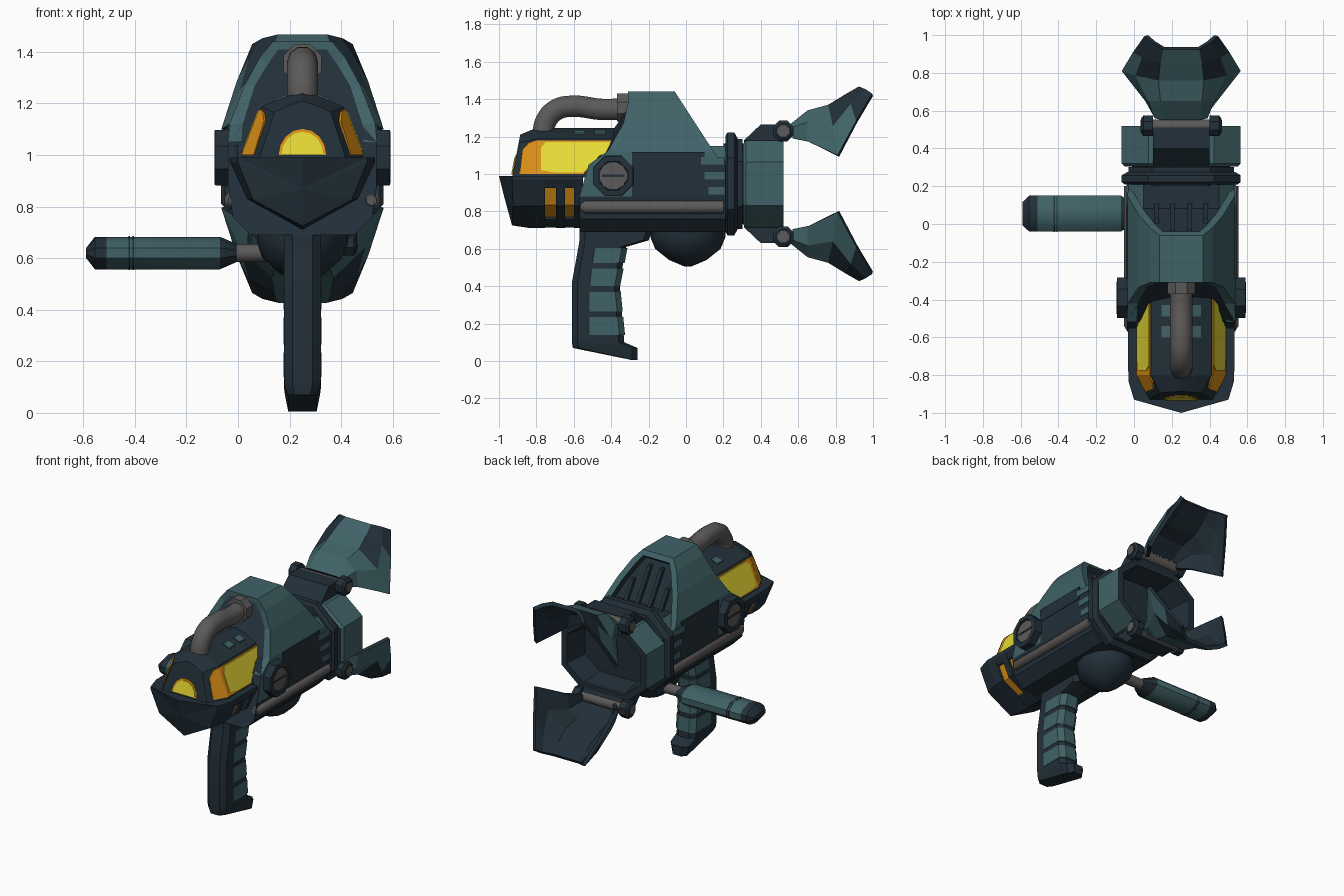
import bpy, bmesh, math
from mathutils import Vector

if "Cube" in bpy.data.objects:
    bpy.data.objects.remove(bpy.data.objects["Cube"])

CX = 0.25          # the barrel axis sits off centre because of the side grip
MID = 1.895        # z + mirrored z for the two claws
smooth_objects = []


def material(name, rgb):
    m = bpy.data.materials.new(name)
    m.diffuse_color = (*rgb, 1)
    m.use_nodes = True
    m.node_tree.nodes["Principled BSDF"].inputs["Base Color"].default_value = m.diffuse_color
    return m


DARK = material("dark navy", (0.016, 0.029, 0.041))
TEAL = material("teal", (0.052, 0.124, 0.137))
GREY = material("warm grey", (0.108, 0.102, 0.1))
YELLOW = material("yellow", (0.80, 0.70, 0.035))
ORANGE = material("orange", (0.72, 0.28, 0.008))


def finish(name, bm, mats, smooth=False):
    me = bpy.data.meshes.new(name)
    bm.to_mesh(me)
    bm.free()
    ob = bpy.data.objects.new(name, me)
    ob.location.x = CX
    bpy.context.collection.objects.link(ob)
    for m in mats:
        me.materials.append(m)
    if smooth:
        smooth_objects.append(ob)
    return ob


def loft(name, secs, mats, rule=None, smooth=False, inset=None):
    """Skin closed sections; rule(centre) picks the material slot."""
    bm = bmesh.new()
    rings = [[bm.verts.new(p) for p in s] for s in secs]
    n = len(secs[0])
    for a, b in zip(rings, rings[1:]):
        for i in range(n):
            j = (i + 1) % n
            bm.faces.new((a[i], a[j], b[j], b[i]))
    first = bm.faces.new(rings[0])
    last = bm.faces.new(rings[-1])
    if inset:
        bmesh.ops.recalc_face_normals(bm, faces=bm.faces)
        bmesh.ops.inset_region(bm, faces=[last], thickness=inset, depth=0)
        res = bmesh.ops.inset_region(bm, faces=[last], thickness=0.004, depth=-inset)
        for f in [first, last] + res["faces"]:
            f.material_index = 1
    bmesh.ops.remove_doubles(bm, verts=bm.verts, dist=1e-5)
    bmesh.ops.recalc_face_normals(bm, faces=bm.faces)
    if rule:
        for f in bm.faces:
            f.material_index = rule(f.calc_center_median())
    return finish(name, bm, mats, smooth)


def sym(half, y=None):
    """Mirror a half section (x, z) or (x, z, y) across x = 0."""
    pts = [(p[0], p[2] if y is None else y, p[1]) for p in half]
    return pts + [(-a, b, c) for a, b, c in reversed(pts)]


def disc(axis, at, r, n=8, c=(0, 0, 0), r2=None):
    """Ring of n points round an axis ('x' or 'y')."""
    out = []
    for i in range(n):
        t = 2 * math.pi * (i + 0.5) / n
        u, v = r * math.cos(t), (r2 or r) * math.sin(t)
        out.append((at, c[1] + u, c[2] + v) if axis == "x" else (c[0] + u, at, c[2] + v))
    return out


def plate(name, poly, place, mat, lift):
    """Thin painted plate: 2D outline placed on a surface."""
    return loft(name, [[place(u, v, -0.004) for u, v in poly],
                       [place(u, v, lift) for u, v in poly]], [mat])


def box(name, x, y, z, mat):
    q = lambda yy: [(x[0], yy, z[0]), (x[1], yy, z[0]), (x[1], yy, z[1]), (x[0], yy, z[1])]
    return loft(name, [q(y[0]), q(y[1])], [mat])


# Main body with slanted teal front
body = [(0.2, 0.69), (0.27, 0.76), (0.288, 0.88), (0.288, 1.05), (0.2, 1.15)]
front = [(*p, y) for p, y in zip(body, (-0.57, -0.57, -0.57, -0.52, -0.38))]
loft("body", [sym(front), sym(body, -0.29), sym(body, 0.21)], [DARK, TEAL],
     lambda c: int((-0.5 < c.y < -0.29 and c.z > 0.85) or (c.z > 1.06 and abs(c.x) > 0.1)))

# Hump with teal frame at the front, recessed rear vent and ribs
hump = [(0.289, 1.05, -0.52), (0.283, 1.12, -0.42), (0.225, 1.27, -0.335),
        (0.165, 1.38, -0.31), (0.115, 1.44, -0.31)]
inner = [(x * 0.82, z - 0.03 * (z > 1.3), y) for x, z, y in hump]
slope = lambda z: -0.06 + (1.44 - z) * 0.65
loft("hump", [sym(inner), sym(hump), sym([(x, z, slope(z)) for x, z, _ in hump])],
     [TEAL, DARK], inset=0.04)
for x, top in ((-0.13, 1.27), (-0.045, 1.36), (0.045, 1.36), (0.13, 1.27)):
    loft("vent_rib", [[(x + dx, slope(z) + dy, z) for dx, dy in
                       ((-0.012, -0.06), (0.012, -0.06), (0.012, -0.02), (-0.012, -0.02))]
                      for z in (1.13, top)], [DARK])

# Front bowl
bowl = [(0, 0.71), (0.215, 0.83), (0.28, 0.97), (0.28, 0.99), (0, 0.99)]
nose = [(0, 0.725, -0.93), (0.19, 0.825, -0.925), (0.25, 0.97, -0.93),
        (0.25, 0.99, -0.93), (0, 0.99, -1.0)]
loft("front_bowl", [sym(bowl, -0.755), sym(bowl, -0.83), sym(nose),
                    [(0, -0.97, 0.87)] * 10], [DARK])
# Recessed glowing slots behind the bowl, separated by dark bars
core = [(x * 0.92, 0.86 + (z - 0.86) * 0.88) for x, z in bowl]
loft("glow_core", [sym(core, -0.78), sym(core, -0.56)], [ORANGE])
for y0, y1 in ((-0.695, -0.648), (-0.598, -0.56)):
    loft("slot_bar", [sym(bowl, y0), sym(bowl, y1)], [DARK])
rim = [(0.255, 0.925), (0.281, 0.97), (0.281, 0.99)]
loft("slot_rim", [sym(rim, -0.78), sym(rim, -0.55)], [DARK])
keel = [(0, 0.715), (0.08, 0.757), (0.08, 0.79)]
loft("slot_keel", [sym(keel, -0.78), sym(keel, -0.55)], [DARK])

# Canopy with tapered nose, and its windows
canopy = [(0.24, 0.98), (0.16, 1.187), (0.08, 1.222), (0, 1.247)]
face_y = lambda z: -0.93 + (z - 0.98) * 0.19
tip = [(0.17, 0.98), (0.11, 1.165), (0.06, 1.19), (0, 1.21)]
loft("canopy", [sym(canopy, -0.3), sym(canopy, -0.8),
                sym([(x, z, face_y(z)) for x, z in tip])], [DARK])
rear_pane = [(-0.8, 1.0), (-0.55, 1.0), (-0.46, 1.1), (-0.36, 1.13), (-0.36, 1.178), (-0.8, 1.178)]
rear_glow = [(-0.775, 1.02), (-0.7, 1.008), (-0.55, 1.008), (-0.46, 1.1), (-0.36, 1.13),
             (-0.36, 1.172), (-0.75, 1.172), (-0.775, 1.14)]
front_pane = [(-0.885, 1.0), (-0.8, 1.0), (-0.8, 1.178), (-0.835, 1.168), (-0.87, 1.13)]
for s in (1, -1):
    def wall(y, z, d):
        t = max(0, -0.8 - y) / (0.13 - (z - 0.98) * 0.19)
        return (s * ((0.24 - (z - 0.98) * 0.386) * (1 - 0.3 * t) + d), y - d * (t > 0), z)
    plate("side_window_edge", rear_pane, wall, ORANGE, 0.004)
    plate("side_window_nose", front_pane, wall, ORANGE, 0.005)
    plate("side_window", rear_glow, wall, YELLOW, 0.008)
    for y in (-0.57, -0.46):
        plate("canopy_mark", [(0.06, y - 0.03), (0.105, y - 0.03), (0.105, y + 0.03), (0.06, y + 0.03)],
              lambda x, yy, d: (s * x, yy, 1.254 - x * 0.38 + d), TEAL, 0.004)
for r, mat, lift in ((0.092, ORANGE, 0.004), (0.082, YELLOW, 0.008)):
    arch = [(r * math.cos(math.pi * i / 8), 1.0 + 1.1 * r * math.sin(math.pi * i / 8)) for i in range(9)]
    plate("front_window", arch, lambda x, z, d: (x, face_y(z) - d, z), mat, lift)

# Top pipe and collar
cu = bpy.data.curves.new("top_pipe", "CURVE")
cu.dimensions = "3D"
cu.bevel_depth, cu.bevel_resolution, cu.resolution_u = 0.06, 3, 5
cu.use_fill_caps = True
path = [(-0.765, 1.2), (-0.75, 1.28), (-0.69, 1.345), (-0.6, 1.362), (-0.45, 1.345), (-0.3, 1.35)]
sp = cu.splines.new("BEZIER")
sp.bezier_points.add(len(path) - 1)
for bp, (y, z) in zip(sp.bezier_points, path):
    bp.co = (0, y, z)
    bp.handle_left_type = bp.handle_right_type = "AUTO"
cu.materials.append(GREY)
pipe = bpy.data.objects.new("top_pipe", cu)
pipe.location.x = CX
bpy.context.collection.objects.link(pipe)
loft("pipe_collar", [disc("y", y, 0.08, 8, (0, 0, 1.355)) for y in (-0.37, -0.3)], [GREY])

# Side rails, dials, dark panels and painted stripes
for s in (1, -1):
    loft("side_rail", [disc("y", y, r, 10, (s * 0.268, 0, 0.824)) for y, r in
                       ((-0.565, 0.02), (-0.54, 0.037), (0.2, 0.037))], [GREY], smooth=True)
    c = (0, -0.39, 0.99)
    loft("side_dial", [disc("x", s * x, r, 8, c) for x, r in
                       ((0.25, 0.118), (0.34, 0.116), (0.342, 0.082), (0.322, 0.08))], [DARK])
    loft("dial_face", [disc("x", s * x, 0.076, 12, c) for x in (0.3, 0.333)], [GREY])
    box("dial_slot", sorted((s * 0.32, s * 0.337)), (-0.45, -0.33), (0.984, 0.996), DARK)
    box("side_panel", sorted((s * 0.27, s * 0.292)), (-0.29, 0.1), (1.03, 1.118), DARK)
    for z, y0 in ((0.91, 0.12), (0.99, 0.1), (1.07, 0.08)):
        box("side_stripe", sorted((s * 0.28, s * 0.293)), (y0, 0.205), (z - 0.02, z + 0.02), TEAL)


# Neck rings and hollow rear barrel
def octo(w, h, y):
    return sym([(w * 0.55, 0.947 - h), (w, 0.947 - h * 0.5), (w, 0.947 + h * 0.5), (w * 0.55, 0.947 + h)], y)


loft("neck", [octo(0.26, 0.215, 0.2), octo(0.26, 0.215, 0.33)], [DARK])
loft("neck_flange", [octo(0.3, 0.255, 0.21), octo(0.315, 0.275, 0.222),
                     octo(0.315, 0.275, 0.258), octo(0.285, 0.245, 0.275)], [DARK])
loft("neck_band", [octo(0.28, 0.24, 0.275), octo(0.28, 0.24, 0.302)], [DARK])
loft("rear_barrel", [octo(0.3, 0.215, 0.305), octo(0.315, 0.232, 0.32), octo(0.315, 0.232, 0.52),
                     octo(0.275, 0.195, 0.52), octo(0.25, 0.175, 0.36)], [TEAL, DARK],
     lambda c: int(c.y > 0.43 or c.y < 0.306 or abs(c.y - 0.36) < 0.02))

# Claws with hinges, upper and lower
rows = [((0.10, 0.55, 1.26), (0.13, 0.57, 1.19)), ((0.11, 0.65, 1.34), (0.19, 0.65, 1.175)),
        ((0.12, 0.76, 1.37), (0.315, 0.81, 1.10)), ((0.11, 0.85, 1.425), (0.255, 0.91, 1.285)),
        ((0.095, 0.925, 1.468), (0.195, 0.995, 1.43))]
for tag, flip in (("upper", False), ("lower", True)):
    fz = lambda z: MID - z if flip else z
    bm = bmesh.new()
    grid = []
    for k, (spine, edge) in enumerate(rows):
        bulge = (0.025, 0, 0.02) if k < 4 else (0.01, 0, 0.004)
        mid = tuple(a * 0.5 + b * 0.5 + d for a, b, d in zip(spine, edge, bulge))
        half = [edge, mid, spine]
        pts = half + [(-x, y, z) for x, y, z in reversed(half)]
        grid.append([bm.verts.new((x, y, fz(z))) for x, y, z in pts])
    for r in range(len(rows) - 1):
        for i in range(5):
            f = bm.faces.new((grid[r][i], grid[r][i + 1], grid[r + 1][i + 1], grid[r + 1][i]))
            # dark patches on the shoulders of the tip
            f.material_index = int((r == 3 and i != 2) or (r == 2 and i in (1, 3)))
            f.normal_update()
            c = f.calc_center_median()
            if f.normal.dot(Vector((c.x, 0, c.z - MID / 2))) < 0:
                f.normal_flip()
    claw = finish(tag + "_claw", bm, [TEAL, DARK, DARK])
    sol = claw.modifiers.new("thickness", "SOLIDIFY")
    sol.thickness, sol.offset = 0.025, -1
    sol.material_offset = sol.material_offset_rim = 1
    mount = [(0.31, 1.14), (0.31, 1.18), (0.4, 1.265), (0.51, 1.265), (0.53, 1.2), (0.5, 1.14)]
    loft(tag + "_hinge_mount", [[(x, y, fz(z)) for y, z in mount] for x in (-0.15, 0.15)], [DARK])
    c = (0, 0.52, fz(1.23))
    loft(tag + "_hinge_rod", [disc("x", x, 0.035, 10, c) for x in (-0.19, 0.19)], [GREY], smooth=True)
    for s in (1, -1):
        loft(tag + "_hinge_cap", [disc("x", s * x, r, 8, c) for x, r in
                                  ((0.15, 0.06), (0.2, 0.06), (0.212, 0.042))], [DARK])
        loft(tag + "_hinge_pin", [disc("x", s * x, 0.032, 8, c) for x in (0.2, 0.216)], [GREY])


# Pistol grip with teal finger bands
def grip(zf, zb, yf, yb, w):
    k = 0.03
    return [(-w * 0.55, yf, zf), (w * 0.55, yf, zf), (w, yf + k, zf), (w, yb - k, zb),
            (w * 0.55, yb, zb), (-w * 0.55, yb, zb), (-w, yb - k, zb), (-w, yf + k, zf)]


loft("pistol_grip", [grip(*g) for g in (
    (0.07, 0.005, -0.605, -0.26, 0.055), (0.1, 0.07, -0.61, -0.26, 0.068), (0.14, 0.1, -0.61, -0.33, 0.072),
    (0.42, 0.42, -0.61, -0.355, 0.072), (0.61, 0.61, -0.575, -0.32, 0.072),
    (0.645, 0.645, -0.57, -0.2, 0.072), (0.7, 0.7, -0.57, -0.18, 0.072))], [DARK], smooth=True)
back = lambda z: -0.325 - 0.1 * (z - 0.1) if z < 0.42 else -0.35 + (z - 0.42) * 0.184
for z0, z1 in ((0.14, 0.235), (0.265, 0.37), (0.4, 0.495), (0.525, 0.605)):
    loft("grip_band", [grip(z, z, -0.545 + max(0, z - 0.42) * 0.15, back(z) + 0.003, 0.0745)
                       for z in (z0, z1)], [TEAL])

# Rounded belly under the body
loft("belly", [[(r * 0.88 * math.cos(t * math.pi / 6), 0.01 + r * math.sin(t * math.pi / 6), z)
                for t in range(12)] for r, z in
               ((0.2, 0.72), (0.2, 0.66), (0.175, 0.6), (0.1, 0.54), (0.02, 0.506))], [DARK], smooth=True)

# Side grip on a grey rod
c = (0, 0.055, 0.62)
loft("side_rod", [disc("x", x, 0.035, 10, c) for x in (-0.28, -0.08)], [GREY], smooth=True)
loft("side_grip", [disc("x", x - CX, ry, 10, c, rz) for x, ry, rz in (
    (-0.59, 0.065, 0.018), (-0.555, 0.1, 0.063), (-0.51, 0.1, 0.063), (-0.07, 0.1, 0.063),
    (-0.005, 0.06, 0.035))], [TEAL, DARK],
    lambda p: int(p.x + CX < -0.52 or p.x + CX > -0.06), smooth=True)
for x in (-0.425, -0.41):
    loft("side_grip_groove", [disc("x", x - CX + d, 0.102, 10, c, 0.065) for d in (0, 0.006)], [DARK])

# Smooth the rounded parts, keeping hard edges
for ob in smooth_objects:
    ob.select_set(True)
bpy.context.view_layer.objects.active = smooth_objects[0]
bpy.ops.object.shade_smooth_by_angle(angle=math.radians(38))
